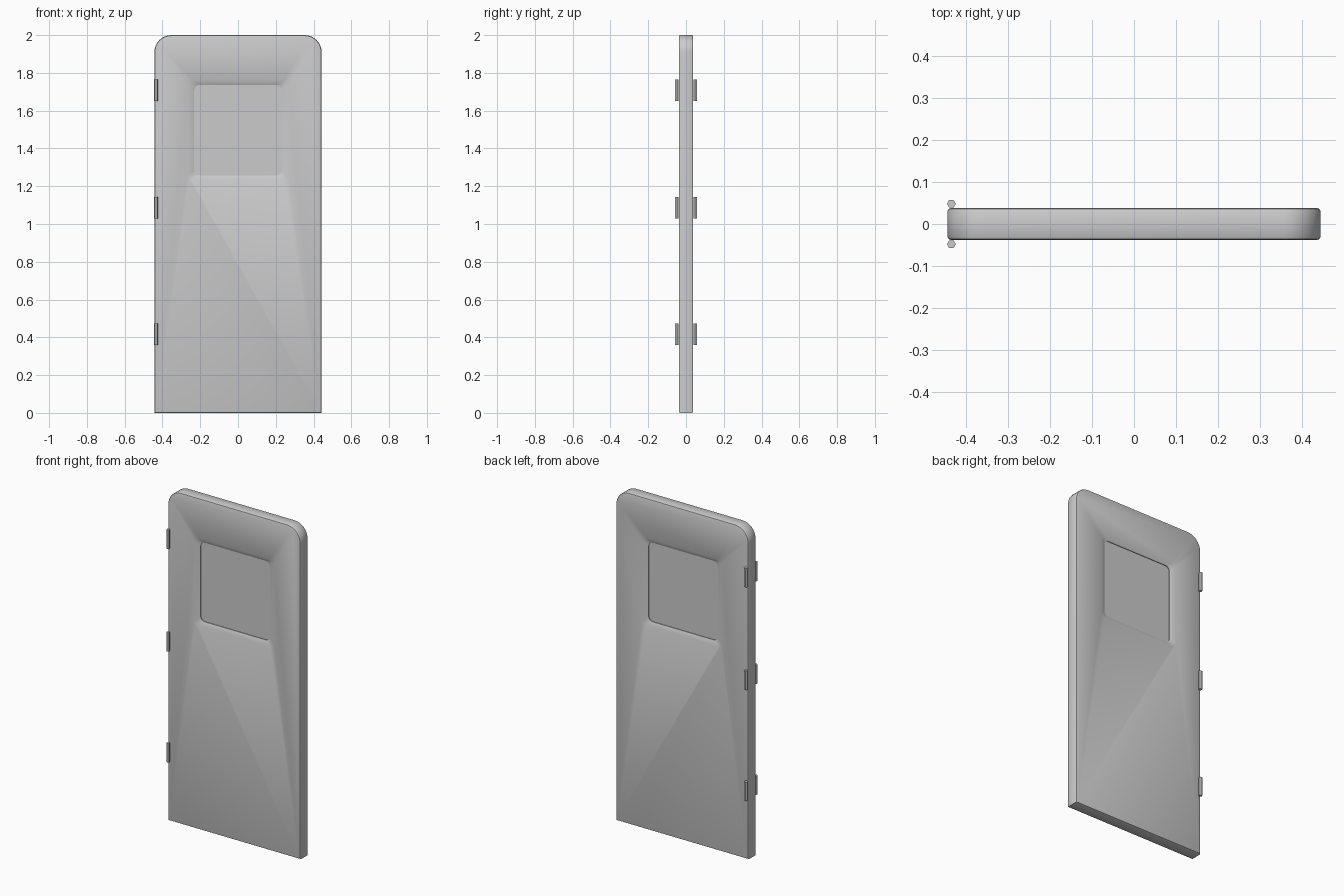
import bpy, bmesh, math

if "Cube" in bpy.data.objects:
    bpy.data.objects.remove(bpy.data.objects["Cube"])


def outline(hw, z0, z1, r_bottom, r_top, seg=8):
    """Rounded rectangle in the xz plane, as (x, z) points."""
    pts = []
    for sx, top, a0 in ((1, 0, -90), (1, 1, 0), (-1, 1, 90), (-1, 0, 180)):
        r = r_top if top else r_bottom
        cx = sx * (hw - r)
        cz = z1 - r if top else z0 + r
        for i in range(seg + 1 if r else 1):
            a = math.radians(a0 + 90 * i / seg)
            pts.append((cx + r * math.cos(a), cz + r * math.sin(a)))
    return pts


def loft(name, sections):
    """Closed solid through (y, outline) sections of equal point count."""
    bm = bmesh.new()
    rings = [[bm.verts.new((x, y, z)) for x, z in pts] for y, pts in sections]
    n = len(rings[0])
    for a, b in zip(rings, rings[1:]):
        for i in range(n):
            j = (i + 1) % n
            bm.faces.new((a[i], a[j], b[j], b[i]))
    bm.faces.new(rings[0])
    bm.faces.new(rings[-1])
    bmesh.ops.recalc_face_normals(bm, faces=bm.faces)
    me = bpy.data.meshes.new(name)
    bm.to_mesh(me)
    bm.free()
    ob = bpy.data.objects.new(name, me)
    bpy.context.collection.objects.link(ob)
    return ob


def both_sides(half):
    """Mirror a list of (y, outline) sections front to back."""
    return half + [(-y, p) for y, p in reversed(half)]


def smooth(ob, angle=35):
    bpy.ops.object.select_all(action='DESELECT')
    ob.select_set(True)
    bpy.context.view_layer.objects.active = ob
    bpy.ops.object.shade_smooth_by_angle(angle=math.radians(angle))


# Door slab with rounded top corners and softened edges
def slab(i):
    return outline(0.443 - i, i, 2.0 - i, 0, 0.09 - i)


door = loft("door_panel", both_sides([(-0.038, slab(0.008)), (-0.036, slab(0.003)),
                                      (-0.031, slab(0))]))


# Window opening: sloped reveal on both faces, then a straight cut through
def window(w, h, r):
    return outline(w, 1.497 - h, 1.497 + h, r, r, 5)


cutter = loft("window_cutter", both_sides([(-0.048, window(0.295, 0.285, 0.025)),
                                           (-0.028, window(0.236, 0.243, 0.022)),
                                           (-0.026, window(0.232, 0.239, 0.03))]))
cutter.hide_render = True
mod = door.modifiers.new("window_opening", 'BOOLEAN')
mod.operation = 'DIFFERENCE'
mod.solver = 'EXACT'
mod.object = cutter
bpy.context.view_layer.objects.active = door
bpy.ops.object.modifier_apply(modifier=mod.name)
bpy.data.objects.remove(cutter)
smooth(door)

# Window pane set slightly inside the opening
pane = loft("window_pane", both_sides([(-0.022, window(0.234, 0.241, 0.03))]))
smooth(pane)

# Hexagonal hinge knuckles, two per hinge, on both faces
for k, z in enumerate((0.417, 1.087, 1.707)):
    for side, y in (("front", -0.048), ("back", 0.048)):
        for half, dz in (("lower", -0.0285), ("upper", 0.0285)):
            bpy.ops.mesh.primitive_cylinder_add(
                vertices=6, radius=0.0105, depth=0.057,
                location=(-0.434, y, z + dz), rotation=(0, 0, math.radians(30)))
            bpy.context.object.name = f"hinge_{k + 1}_{side}_{half}"
